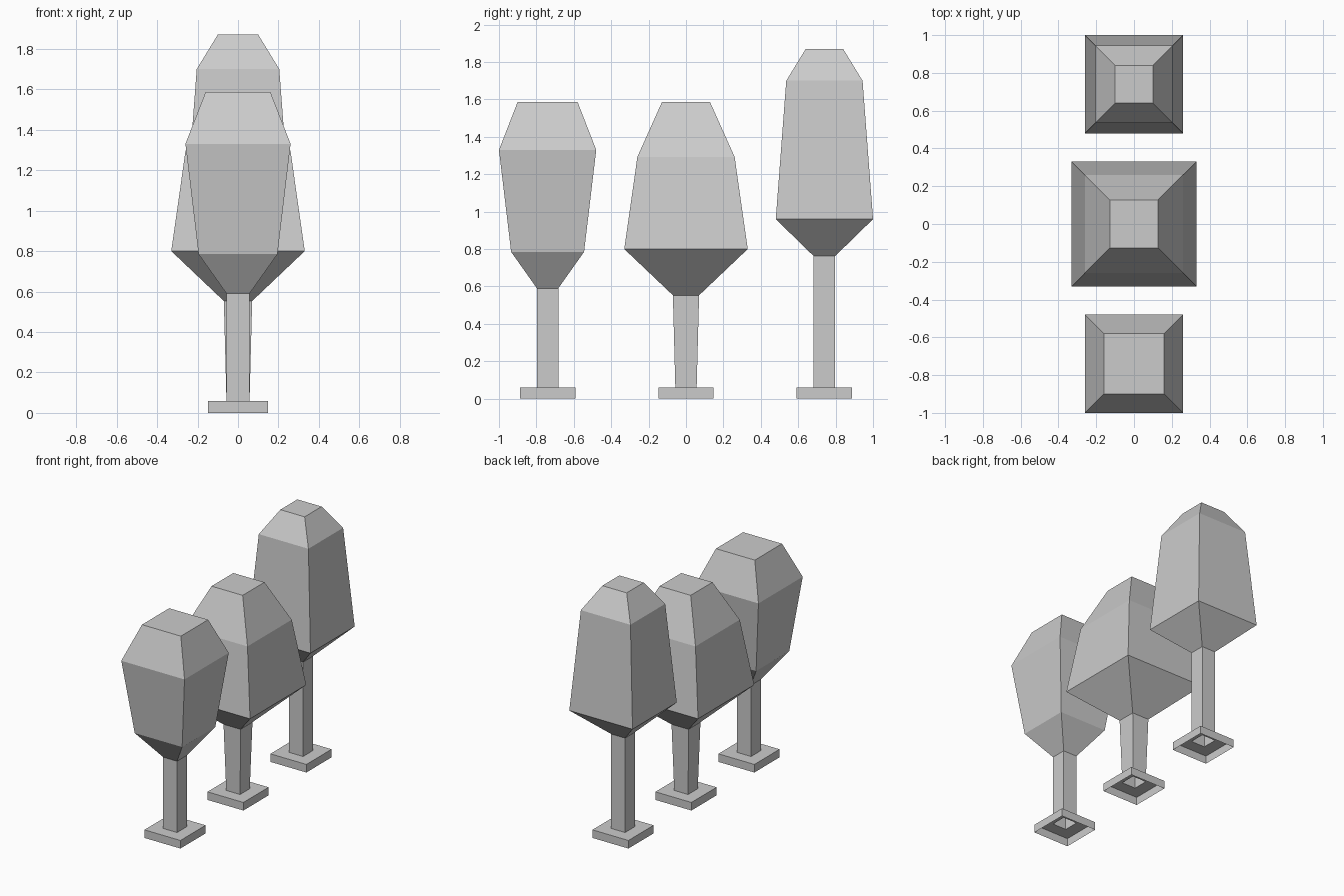
import bpy

if "Cube" in bpy.data.objects:
    bpy.data.objects.remove(bpy.data.objects["Cube"])


def square_loft(name, y, rings, cap_top=False):
    """Stack square rings given as (half width, height) into a flat-faced shell."""
    verts, faces = [], []
    for h, z in rings:
        verts += [(-h, y - h, z), (h, y - h, z), (h, y + h, z), (-h, y + h, z)]
    for r in range(len(rings) - 1):
        for i in range(4):
            j = (i + 1) % 4
            a = 4 * r
            faces.append((a + i, a + j, a + 4 + j, a + 4 + i))
    if cap_top:
        n = len(verts)
        faces.append((n - 4, n - 3, n - 2, n - 1))
    mesh = bpy.data.meshes.new(name)
    mesh.from_pydata(verts, [], faces)
    obj = bpy.data.objects.new(name, mesh)
    bpy.context.collection.objects.link(obj)
    return obj


BASE_HALF, BASE_TOP, TRUNK_HALF = 0.148, 0.06, 0.057

# Each tree: position along y, then crown profile from trunk top to crown top
trees = {
    "front": (-0.74, [(0.057, 0.59), (0.195, 0.785), (0.26, 1.33), (0.16, 1.587)]),
    "middle": (0.0, [(0.07, 0.553), (0.33, 0.80), (0.26, 1.293), (0.128, 1.587)]),
    "back": (0.74, [(0.057, 0.762), (0.26, 0.96), (0.204, 1.70), (0.10, 1.87)]),
}

for label, (y, crown) in trees.items():
    # Base plinth: open underneath, its top opens into the hollow trunk
    square_loft(label + "_tree_base", y,
                [(BASE_HALF, 0), (BASE_HALF, BASE_TOP), (TRUNK_HALF, BASE_TOP)])
    # Trunk
    square_loft(label + "_tree_trunk", y, [(TRUNK_HALF, BASE_TOP), crown[0]])
    # Crown of leaves
    square_loft(label + "_tree_crown", y, crown, cap_top=True)
